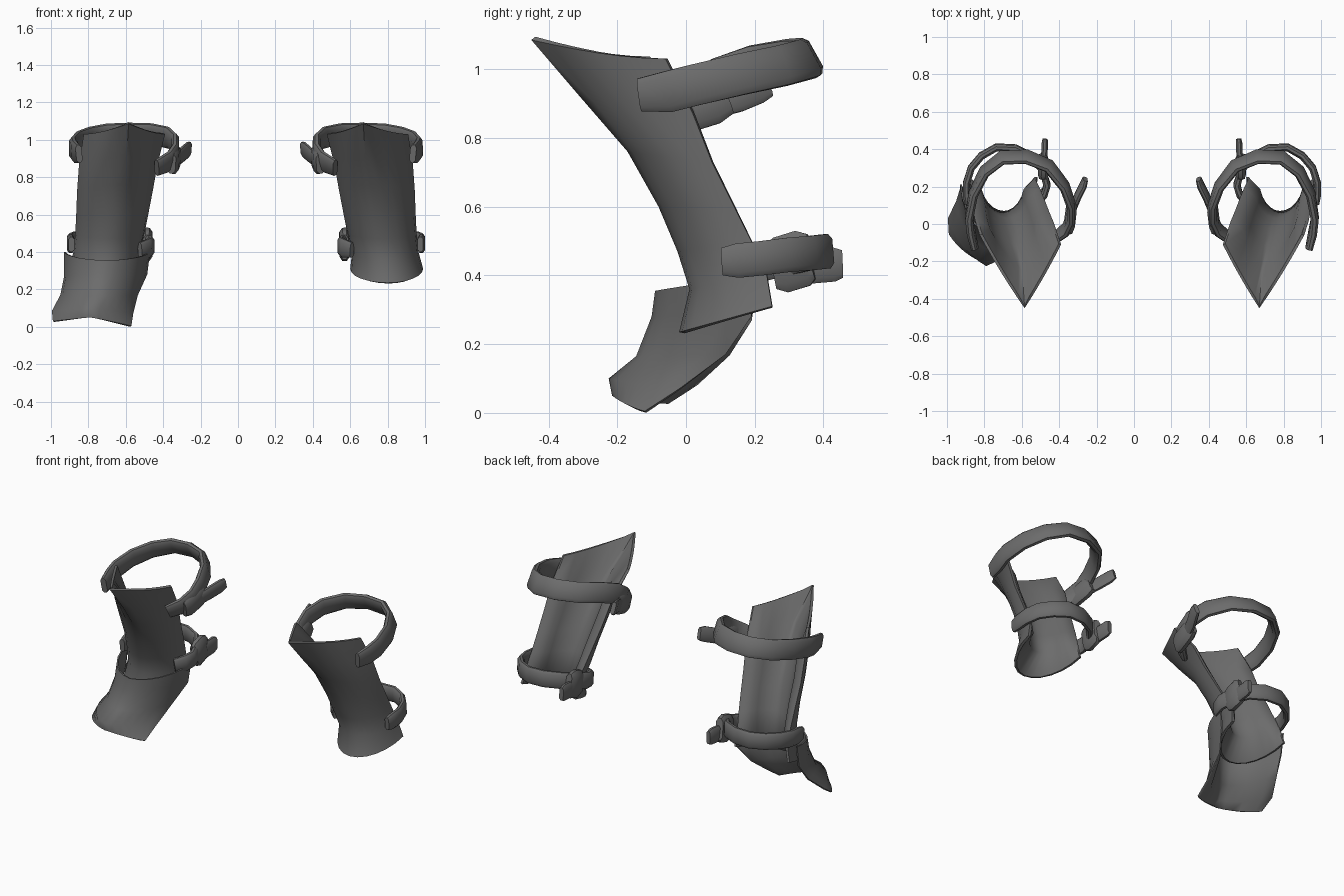
import bpy, bmesh, math
from mathutils import Vector

cube = bpy.data.objects.get("Cube")
if cube:
    bpy.data.objects.remove(cube, do_unlink=True)

MIRROR_SUM = 0.085  # the pair mirrors about half of this x

steel = bpy.data.materials.new("dark grey")
steel.use_nodes = True
GREY = (0.15, 0.15, 0.15, 1)
steel.diffuse_color = GREY
steel.node_tree.nodes["Principled BSDF"].inputs["Base Color"].default_value = GREY


def finish(name, bm, angle, thickness=0):
    bm.verts.index_update()
    rim = [v.index for v in bm.verts if v.is_boundary]
    mesh = bpy.data.meshes.new(name)
    bm.to_mesh(mesh)
    bm.free()
    mesh.materials.append(steel)
    obj = bpy.data.objects.new(name, mesh)
    bpy.context.collection.objects.link(obj)
    bpy.ops.object.select_all(action='DESELECT')
    obj.select_set(True)
    bpy.context.view_layer.objects.active = obj
    if thickness:
        # Plates taper to a thin rim
        group = obj.vertex_groups.new(name="thick")
        group.add(range(len(mesh.vertices)), 1, 'REPLACE')
        group.add(rim, .25, 'REPLACE')
        mod = obj.modifiers.new("thickness", 'SOLIDIFY')
        mod.thickness = thickness
        mod.offset = -1
        mod.vertex_group = group.name
        bpy.ops.object.modifier_apply(modifier=mod.name)
    bpy.ops.object.shade_smooth_by_angle(angle=math.radians(angle))


def flip(p):
    return (MIRROR_SUM - p[0], p[1], p[2])


def curved_plate(name, rows, thickness, steps=6):
    """Rows of (low-x edge, ridge, high-x edge, roundness) from top to bottom."""
    bm = bmesh.new()
    grid = []
    for low, ridge, high, k in rows:
        ridge = Vector(ridge)
        line = []
        for i in range(-steps, steps + 1):
            t = abs(i) / steps
            span = Vector(low if i < 0 else high) - ridge
            sine, arc = math.sin(t * math.pi / 2), 1 - math.cos(t * math.pi / 2)
            across = (1 - k) * t + k * sine
            back = (1 - k) * t + k * arc
            rise = (1 - k) * sine + k * arc
            line.append(bm.verts.new(ridge + Vector((span.x * across, span.y * back, span.z * rise))))
        grid.append(line)
    for a, b in zip(grid, grid[1:]):
        for i in range(2 * steps):
            bm.faces.new((a[i], b[i], b[i + 1], a[i + 1]))
    finish(name, bm, 60, thickness)


def band(name, path, width, thick, up=(0, 0, 1), end=0.8):
    """Sweep a bevelled strap section along a path."""
    bm = bmesh.new()
    pts = [Vector(p) for p in path]
    w, t = width / 2, thick / 2
    section = [(w, t * .4), (w * .7, t), (-w * .7, t), (-w, t * .4),
               (-w, -t * .4), (-w * .7, -t), (w * .7, -t), (w, -t * .4)]
    rings = []
    last = len(pts) - 1
    for i, p in enumerate(pts):
        tangent = (pts[min(i + 1, last)] - pts[max(i - 1, 0)]).normalized()
        side = tangent.cross(Vector(up)).normalized()
        rise = side.cross(tangent)
        s = end if i in (0, last) else 1
        rings.append([bm.verts.new(p + rise * u * s + side * v * s) for u, v in section])
    n = len(section)
    for a, b in zip(rings, rings[1:]):
        for i in range(n):
            bm.faces.new((a[i], a[(i + 1) % n], b[(i + 1) % n], b[i]))
    bm.faces.new(rings[0])
    bm.faces.new(rings[-1])
    bmesh.ops.recalc_face_normals(bm, faces=bm.faces)
    finish(name, bm, 45)


# Shin plate: inner edge, ridge, outer edge, roundness
shin = [
    ((.475, -.11, 1.03), (.67, -.45, 1.085), (.91, -.06, 1.03), 0.08),
    ((.515, .01, .87), (.68, -.30, .91), (.935, .02, .87), 0.5),
    ((.54, .07, .73), (.71, -.17, .76), (.945, .075, .73), 0.75),
    ((.565, .135, .60), (.735, -.08, .60), (.95, .14, .60), 0.85),
    ((.585, .185, .50), (.76, -.025, .47), (.955, .19, .50), 0.95),
    ((.61, .235, .40), (.78, .01, .36), (.965, .235, .40), 1),
    ((.60, .25, .31), (.80, -.02, .235), (.99, .25, .31), 1),
]

# Straps, buckles and loose strap ends: path, width, thickness, up direction
TILT = (0, -.5, .86)
fittings = {
    "upper_strap": ([(.935, -.135, .925), (.955, -.05, .935), (.967, .03, .955), (.945, .16, .985),
                     (.885, .28, 1.01), (.79, .355, 1.03), (.66, .36, 1.035), (.54, .31, 1.03),
                     (.455, .20, 1.01), (.42, .10, .975), (.42, .035, .93), (.45, -.03, .885),
                     (.52, -.085, .85)],
                    .12, .042, TILT),
    "upper_buckle": ([(.44, -.04, .87), (.43, .0, .88), (.42, .08, .905), (.415, .12, .92)],
                     .13, .055, TILT),
    "upper_strap_end": ([(.43, .03, .88), (.385, .15, .92), (.355, .21, .945), (.345, .24, .955)],
                        .09, .032, TILT),
    "lower_strap": ([(.975, .105, .44), (.98, .15, .443), (.98, .22, .45), (.955, .30, .46),
                     (.90, .365, .465), (.82, .41, .47), (.72, .405, .47), (.63, .36, .465),
                     (.575, .29, .45), (.55, .21, .43), (.565, .155, .42), (.61, .11, .41)],
                    .10, .038, (0, -.08, 1)),
    "lower_buckle": ([(.57, .25, .425), (.57, .275, .43), (.57, .34, .45), (.575, .365, .455)],
                     .165, .055, (0, .2, 1)),
    "lower_strap_end": ([(.565, .28, .425), (.565, .35, .425), (.562, .43, .432), (.56, .455, .433)],
                        .10, .034, (0, -.1, 1)),
}

for side, mirrored in (("left", False), ("right", True)):
    rows = shin
    if mirrored:
        rows = [(flip(b), flip(r), flip(a), k) for a, r, b, k in shin]
    curved_plate(side + "_shin_plate", rows, .06)
    for name, (path, width, thick, up) in fittings.items():
        path = [flip(p) for p in path] if mirrored else path
        band(side + "_" + name, path, width, thick, up)

# Foot plate, on the right leg only
curved_plate("right_foot_plate", [
    ((-.93, .21, .40), (-.70, -.09, .355), (-.47, .20, .40), 0.9),
    ((-.93, .19, .27), (-.72, -.10, .28), (-.485, .19, .28), 0.9),
    ((-.95, .125, .17), (-.75, -.145, .165), (-.535, .115, .17), 0.8),
    ((-.995, .03, .085), (-.79, -.225, .10), (-.56, -.02, .07), 0.45),
    ((-.99, -.055, .03), (-.79, -.215, .05), (-.57, -.12, .005), 0.4),
], .035)
